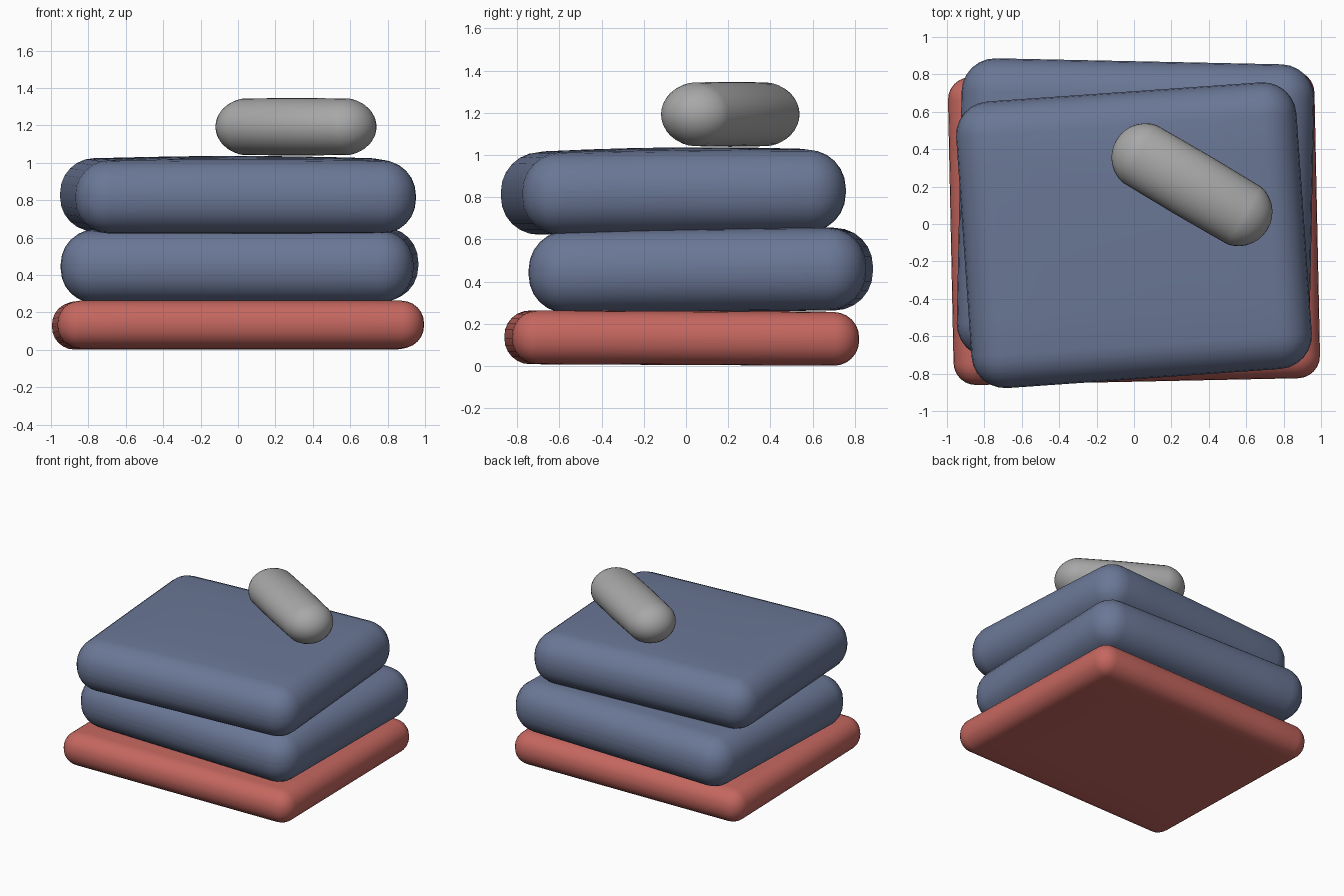
import bpy, bmesh, math
from mathutils import Vector, Matrix

if "Cube" in bpy.data.objects:
    bpy.data.objects.remove(bpy.data.objects["Cube"])


def material(name, rgb):
    m = bpy.data.materials.new(name)
    m.diffuse_color = (*rgb, 1)
    m.use_nodes = True
    m.node_tree.nodes["Principled BSDF"].inputs["Base Color"].default_value = m.diffuse_color
    return m


RED = material("soft red", (0.56, 0.135, 0.115))
BLUE = material("slate blue", (0.145, 0.185, 0.305))
GREY = material("light grey", (0.39, 0.39, 0.39))


def finish(bm, name, mat, loc, angle):
    me = bpy.data.meshes.new(name)
    bm.to_mesh(me)
    bm.free()
    me.transform(Matrix.Translation(loc) @ Matrix.Rotation(math.radians(angle), 4, 'Z'))
    me.materials.append(mat)
    for p in me.polygons:
        p.use_smooth = True
    ob = bpy.data.objects.new(name, me)
    bpy.context.collection.objects.link(ob)
    return ob


def cushion(name, mat, loc, half, r, angle, crown=0.0, tilt=0.0):
    """Rounded slab: a gridded cube mapped to a rounded box, with a puffed top."""
    bm = bmesh.new()
    bmesh.ops.create_cube(bm, size=2)
    bmesh.ops.subdivide_edges(bm, edges=bm.edges[:], cuts=11, use_grid_fill=True)
    k = 0.5
    for v in bm.verts:
        inner, outer = Vector(), Vector()
        for i in range(3):
            t = v.co[i]
            inner[i] = max(-k, min(k, t)) / k * (half[i] - r)
            over = max(0.0, abs(t) - k) / (1 - k)
            outer[i] = math.copysign(math.tan(over * math.pi / 4), t)
        co = inner + outer.normalized() * r
        u, w = co.x / half[0], co.y / half[1]
        if co.z > 0:
            co.z += crown * (1 - u * u) * (1 - w * w)
        co.z += tilt * co.y
        v.co = co
    return finish(bm, name, mat, loc, angle)


# stacked cushions, each turned slightly
cushion("base_cushion", RED, (0, -0.02, 0.132), (0.98, 0.823, 0.127), 0.12, 1.2,
        crown=0.005, tilt=-0.005)
cushion("middle_cushion", BLUE, (0.008, 0.07, 0.452), (0.943, 0.80, 0.195), 0.18, -1.2,
        crown=0.008, tilt=0.010)
cushion("top_cushion", BLUE, (0, -0.06, 0.822), (0.912, 0.768, 0.194), 0.18, 4.0,
        crown=0.02, tilt=0.010)

# bolster: stretched capsule resting on top
bm = bmesh.new()
bmesh.ops.create_uvsphere(bm, u_segments=32, v_segments=16, radius=1,
                          matrix=Matrix.Rotation(math.pi / 2, 4, 'Y'))
for v in bm.verts:
    shift = 0.29 * max(-1, min(1, v.co.x * 1e4))
    v.co = Vector((v.co.x * 0.18 + shift, v.co.y * 0.182, v.co.z * 0.154))
finish(bm, "bolster", GREY, (0.31, 0.21, 1.193), -30.5)
